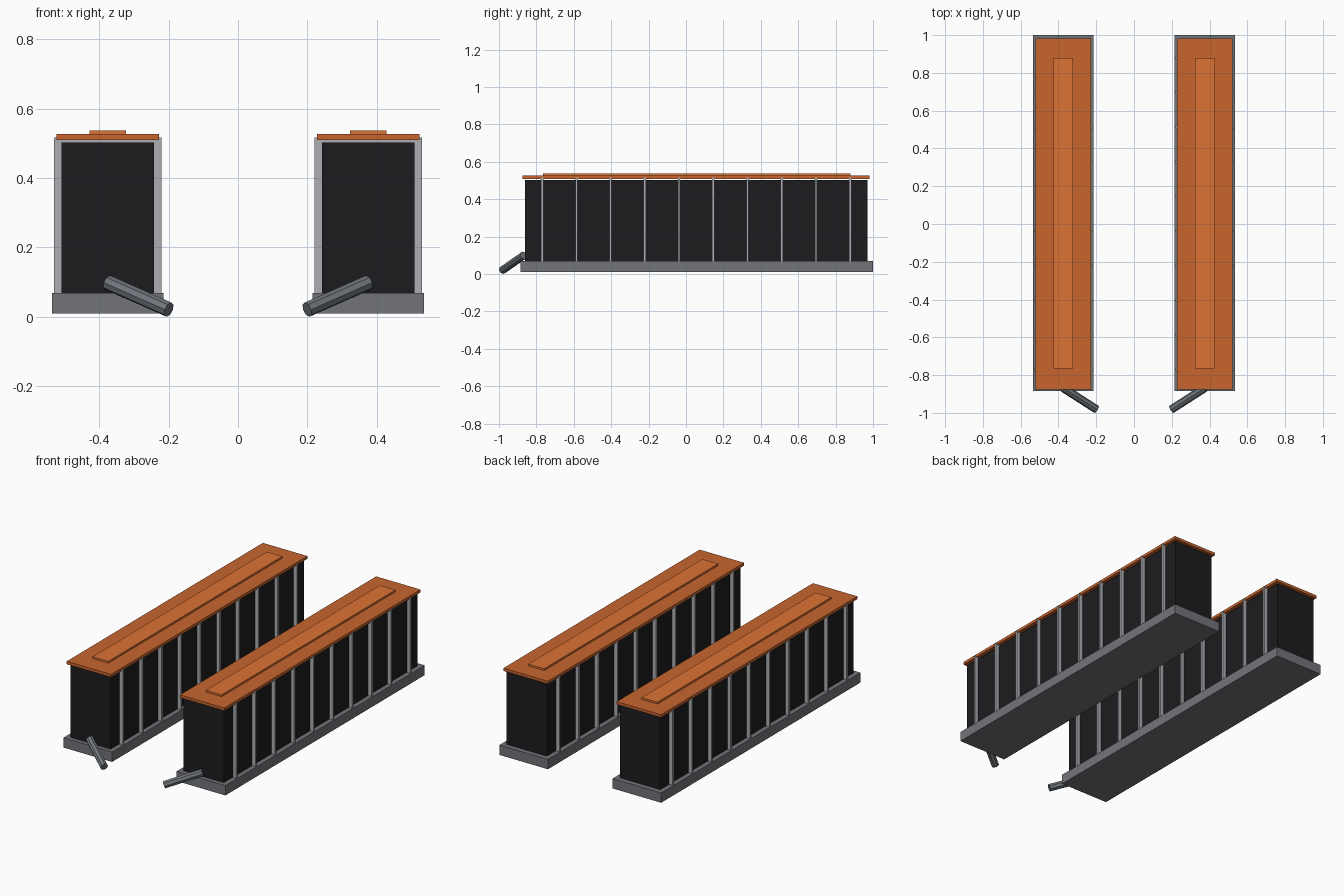
import bpy
from mathutils import Vector

if "Cube" in bpy.data.objects:
    bpy.data.objects.remove(bpy.data.objects["Cube"])


def material(name, color):
    m = bpy.data.materials.new(name)
    m.diffuse_color = (*color, 1)
    m.use_nodes = True
    m.node_tree.nodes["Principled BSDF"].inputs["Base Color"].default_value = m.diffuse_color
    return m


BLACK = material("black", (0.012, 0.012, 0.014))
ORANGE = material("orange", (0.58, 0.13, 0.028))
BRIGHT = material("bright_orange", (0.72, 0.17, 0.035))
DARK_GREY = material("dark_grey", (0.17, 0.175, 0.19))
LIGHT_GREY = material("light_grey", (0.42, 0.43, 0.45))
PIPE_GREY = material("pipe_grey", (0.16, 0.18, 0.2))


def box(name, x, y, z, mat):
    """Box from (min, max) ranges."""
    bpy.ops.mesh.primitive_cube_add(size=1, location=[(a + b) / 2 for a, b in (x, y, z)])
    ob = bpy.context.object
    ob.name = name
    ob.scale = [b - a for a, b in (x, y, z)]
    bpy.ops.object.transform_apply(location=False, rotation=False, scale=True)
    ob.data.materials.append(mat)
    return ob


def pipe(name, start, end, radius, mat):
    a, b = Vector(start), Vector(end)
    bpy.ops.mesh.primitive_cylinder_add(vertices=8, radius=radius, depth=(b - a).length,
                                        location=(a + b) / 2)
    ob = bpy.context.object
    ob.name = name
    ob.rotation_euler = (b - a).to_track_quat('Z', 'Y').to_euler()
    ob.data.materials.append(mat)


CX = 0.375  # distance of each bank from the centre line

for side, s in (("left", -1), ("right", 1)):
    def span(half):
        return (s * CX - half, s * CX + half)

    # plinth and casing
    box(side + "_base", span(0.161), (-0.885, 1.0), (0.01, 0.069), DARK_GREY)
    box(side + "_body", span(0.133), (-0.86, 0.97), (0.069, 0.502), BLACK)

    # thin frames wrapping the casing
    for i in range(10):
        y = -0.769 + i * 0.183
        box(f"{side}_rib_{i + 1}", span(0.155), (y - 0.006, y + 0.006), (0.065, 0.516), LIGHT_GREY)

    # lid with raised centre panel
    box(side + "_lid", span(0.147), (-0.875, 0.981), (0.509, 0.526), ORANGE)
    box(side + "_lid_panel", span(0.052), (-0.765, 0.88), (0.526, 0.537), BRIGHT)

    # angled outlet pipe at the front
    pipe(side + "_outlet_pipe", (s * 0.199, -0.981, 0.021), (s * 0.375, -0.868, 0.099), 0.022, PIPE_GREY)
